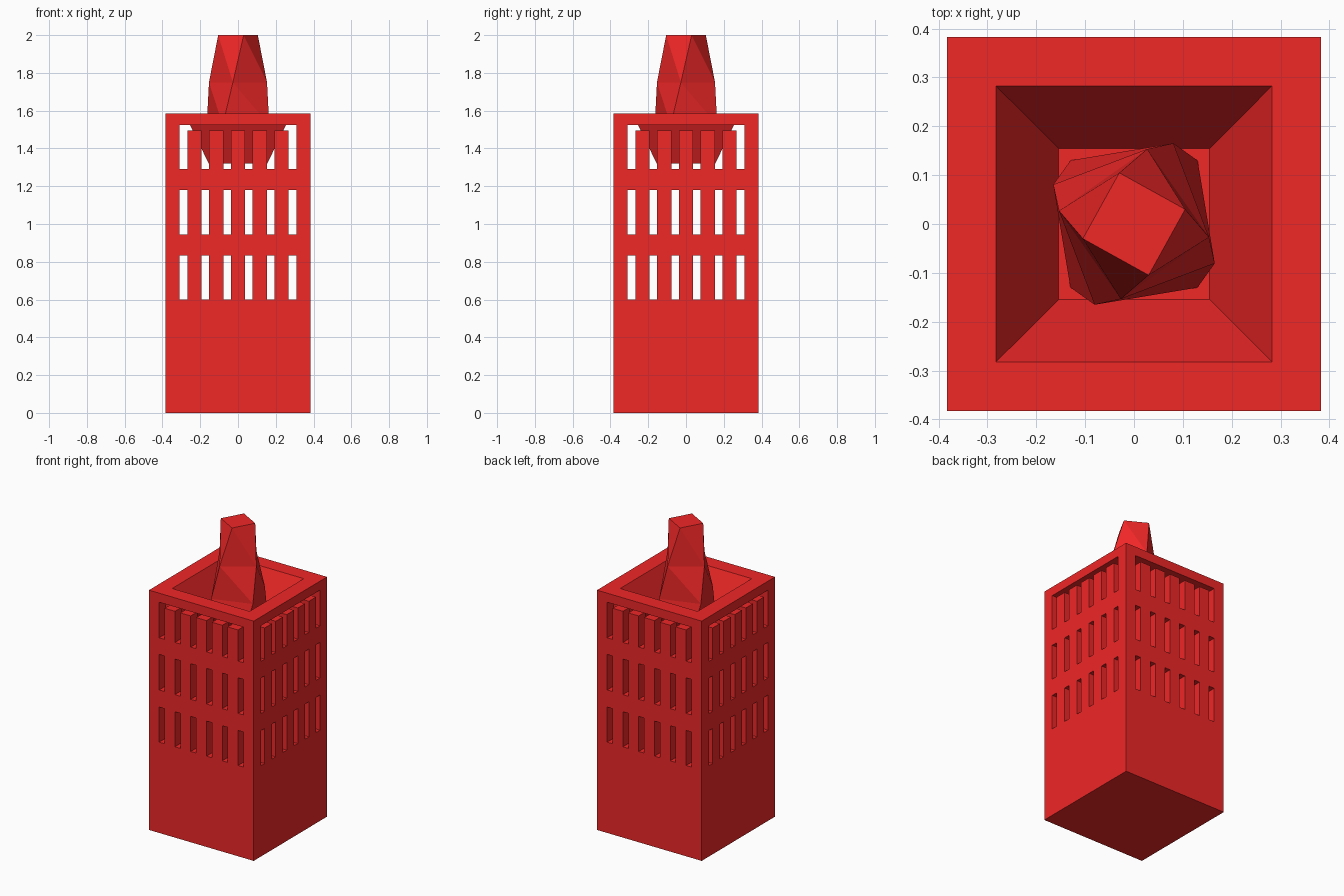
import bpy
import math

if "Cube" in bpy.data.objects:
    bpy.data.objects.remove(bpy.data.objects["Cube"])

W = 0.383                      # half width of the tower
TOP = 1.585                    # roof rim height
PIT_TOP, PIT_LOW, PIT_Z = 0.283, 0.155, 1.32
SLOPE = (PIT_TOP - PIT_LOW) / (TOP - PIT_Z)

red = bpy.data.materials.new("red")
red.diffuse_color = (0.87, 0.02, 0.02, 1)
red.use_nodes = True
red.node_tree.nodes["Principled BSDF"].inputs["Base Color"].default_value = red.diffuse_color


def make(name, verts, faces):
    mesh = bpy.data.meshes.new(name)
    mesh.from_pydata(verts, [], faces)
    obj = bpy.data.objects.new(name, mesh)
    bpy.context.collection.objects.link(obj)
    mesh.materials.append(red)
    return obj


def square(radius, angle, z):
    return [(radius * math.cos(math.radians(angle + 90 * i)),
             radius * math.sin(math.radians(angle + 90 * i)), z) for i in range(4)]


def boxes(name, bounds):
    verts, faces = [], []
    for x0, x1, y0, y1, z0, z1 in bounds:
        n = len(verts)
        verts += [(x, y, z) for z in (z0, z1) for x, y in
                  ((x0, y0), (x1, y0), (x1, y1), (x0, y1))]
        faces += [[n + 3, n + 2, n + 1, n], [n + 4, n + 5, n + 6, n + 7]]
        faces += [[n + i, n + (i + 1) % 4, n + 4 + (i + 1) % 4, n + 4 + i] for i in range(4)]
    return make(name, verts, faces)


def cut(obj, cutter):
    cutter.hide_render = True
    mod = obj.modifiers.new("cut", 'BOOLEAN')
    mod.operation = 'DIFFERENCE'
    mod.solver = 'EXACT'
    mod.object = cutter
    bpy.context.view_layer.objects.active = obj
    bpy.ops.object.modifier_apply(modifier=mod.name)
    bpy.data.objects.remove(cutter)


def pit_square(z):
    return square((PIT_LOW + (z - PIT_Z) * SLOPE) * math.sqrt(2), 45, z)


SIDES = [[i, (i + 1) % 4, 4 + (i + 1) % 4, 4 + i] for i in range(4)]

# Hollow tower body
tower = boxes("tower", [(-W, W, -W, W, 0, TOP)])
cut(tower, boxes("cavity", [(-0.312, 0.312, -0.312, 0.312, 0.598, 1.526)]))

# Window rows through opposite walls, with a long slot above the top row
columns = [-0.2885 + 0.1154 * i for i in range(6)]
rows = [(0.60, 0.832), (0.945, 1.18), (1.29, 1.51)]
windows = [(x - 0.02, x + 0.02, -0.5, 0.5, a, b) for x in columns for a, b in rows]
slot = [(-0.3085, 0.3085, -0.5, 0.5, 1.496, 1.525)]
for group in (windows, slot):
    cut(tower, boxes("cutter", group))
    cut(tower, boxes("cutter", [(c, d, a, b, e, f) for a, b, c, d, e, f in group]))

# Roof opening for the sunken pit
cut(tower, make("pit_cutter", pit_square(1.45) + pit_square(1.65),
                [[3, 2, 1, 0], [4, 5, 6, 7]] + SIDES))

# Sloped pit hanging inside the roof
make("roof_pit", pit_square(PIT_Z) + pit_square(TOP),
     [[0, 1, 2, 3]] + [f[::-1] for f in SIDES])

# Twisted spire rising from the pit
layers = [(0.184, 45, PIT_Z), (0.184, 64, 1.525), (0.156, 80, 1.75), (0.109, 106, 2.0)]
verts = [v for layer in layers for v in square(*layer)]
faces = [[3, 2, 1, 0], [12, 13, 14, 15]]
for k in range(3):
    for i in range(4):
        a, b = 4 * k + i, 4 * k + (i + 1) % 4
        faces += [[a, b, a + 4], [b, b + 4, a + 4]]
make("spire", verts, faces)
